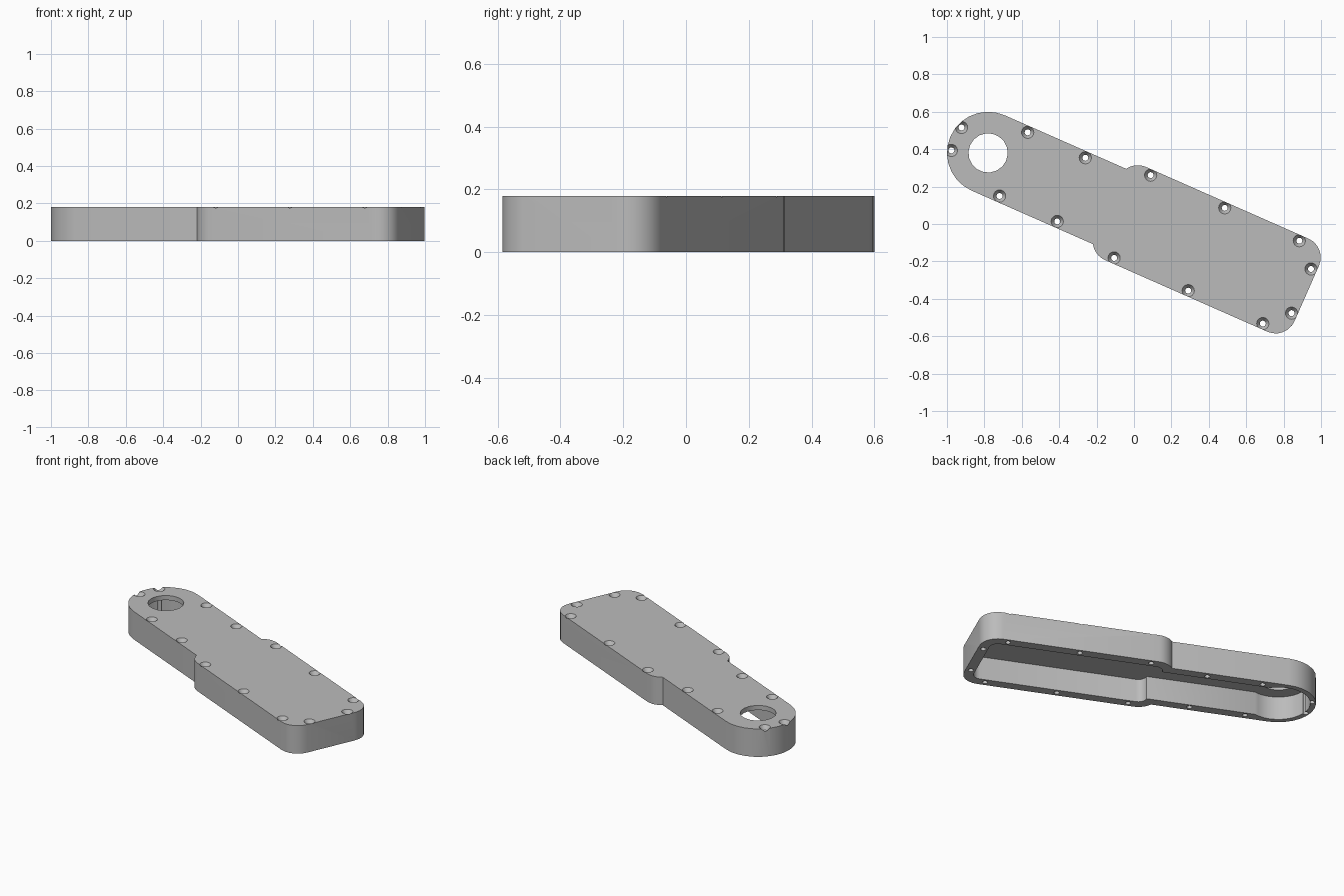
import bpy, bmesh
from math import pi, sin, cos, radians
from mathutils import Matrix

if "Cube" in bpy.data.objects:
    bpy.data.objects.remove(bpy.data.objects["Cube"], do_unlink=True)

HEIGHT, CAP, WALL = 0.18, 0.03, 0.06
# Local frame: origin at the large hole, length along x
PLACE = Matrix.Translation((-0.78, 0.38, 0)) @ Matrix.Rotation(radians(-23.8), 4, "Z")

grey = bpy.data.materials.new("light_grey")
grey.use_nodes = True
grey.diffuse_color = (0.5, 0.5, 0.5, 1)
grey.node_tree.nodes["Principled BSDF"].inputs["Base Color"].default_value = (0.5, 0.5, 0.5, 1)


def arc(cx, cy, r, start, end, steps):
    angles = [radians(start + (end - start) * i / steps) for i in range(steps + 1)]
    return [(cx + r * cos(a), cy + r * sin(a)) for a in angles]


def outline(inset):
    """Half outline of the stepped arm, mirrored across its length."""
    r = 0.11 - inset
    half = arc(0, 0, 0.22 - inset, 180, 90, 7)
    # The shoulder arc starts where it meets the narrow edge
    first = 180 - math_angle((0.058 - inset) / r) if inset < 0.058 else 180
    half += arc(0.803, 0.162, r, first, 90, 5)
    half += arc(1.752, 0.162, r, 90, 0, 6)
    return half + [(x, -y) for x, y in reversed(half[1:])]


def math_angle(s):
    # Angle in degrees whose sine is s
    from math import asin
    return asin(s) * 180 / pi


def make_object(name, bm):
    bmesh.ops.recalc_face_normals(bm, faces=bm.faces)
    mesh = bpy.data.meshes.new(name)
    bm.to_mesh(mesh)
    bm.free()
    ob = bpy.data.objects.new(name, mesh)
    ob.matrix_world = PLACE
    bpy.context.collection.objects.link(ob)
    mesh.materials.append(grey)
    return ob


def prism(name, points, z0, z1):
    bm = bmesh.new()
    face = bm.faces.new([bm.verts.new((x, y, z0)) for x, y in points])
    top = bmesh.ops.extrude_face_region(bm, geom=[face])["geom"]
    bmesh.ops.translate(bm, vec=(0, 0, z1 - z0),
                        verts=[v for v in top if isinstance(v, bmesh.types.BMVert)])
    return make_object(name, bm)


def screw_cutters(name, centres):
    """Countersunk through holes, stacked rings at each centre."""
    bm = bmesh.new()
    sides = 16
    rings = [(0.016, -0.05), (0.016, HEIGHT - 0.025), (0.033, HEIGHT), (0.033, HEIGHT + 0.05)]
    for cx, cy in centres:
        loops = [[bm.verts.new((x, y, z)) for x, y in arc(cx, cy, r, 0, 360, sides)[:-1]]
                 for r, z in rings]
        for a, b in zip(loops, loops[1:]):
            for i in range(sides):
                j = (i + 1) % sides
                bm.faces.new((a[i], a[j], b[j], b[i]))
        bm.faces.new(loops[0])
        bm.faces.new(loops[-1])
    return make_object(name, bm)


# Solid cover body
cover = prism("cover", outline(0), 0, HEIGHT)

# Hollow underside, wider pocket at the round end, large hole and screw holes
half_screws = [(-0.185, 0.067), (0.149, 0.186), (0.486, 0.186), (0.843, 0.242),
               (1.276, 0.242), (1.712, 0.242), (1.83, 0.129)]
screws = [(x, s * y) for x, y in half_screws for s in (1, -1)]
cutters = [
    prism("cavity_cutter", outline(WALL), -0.05, HEIGHT - CAP),
    prism("pocket_cutter", arc(0, 0, 0.187, 0, 360, 32)[:-1], -0.06, HEIGHT - CAP),
    prism("hole_cutter", arc(0, 0, 0.105, 0, 360, 18)[:-1], 0.05, HEIGHT + 0.05),
    screw_cutters("screw_cutter", screws),
]
for cutter in cutters:
    cutter.hide_render = True
    mod = cover.modifiers.new(cutter.name, "BOOLEAN")
    mod.operation = "DIFFERENCE"
    mod.solver = "EXACT"
    mod.object = cutter

# Bake the cuts and drop the cutters
bpy.context.view_layer.update()
baked = bpy.data.meshes.new_from_object(
    cover.evaluated_get(bpy.context.evaluated_depsgraph_get()))
cover.modifiers.clear()
cover.data = baked
for cutter in cutters:
    bpy.data.objects.remove(cutter, do_unlink=True)

# Smooth curved walls, crisp rims
bpy.ops.object.select_all(action="DESELECT")
cover.select_set(True)
bpy.context.view_layer.objects.active = cover
bpy.ops.object.shade_smooth_by_angle(angle=radians(30))
